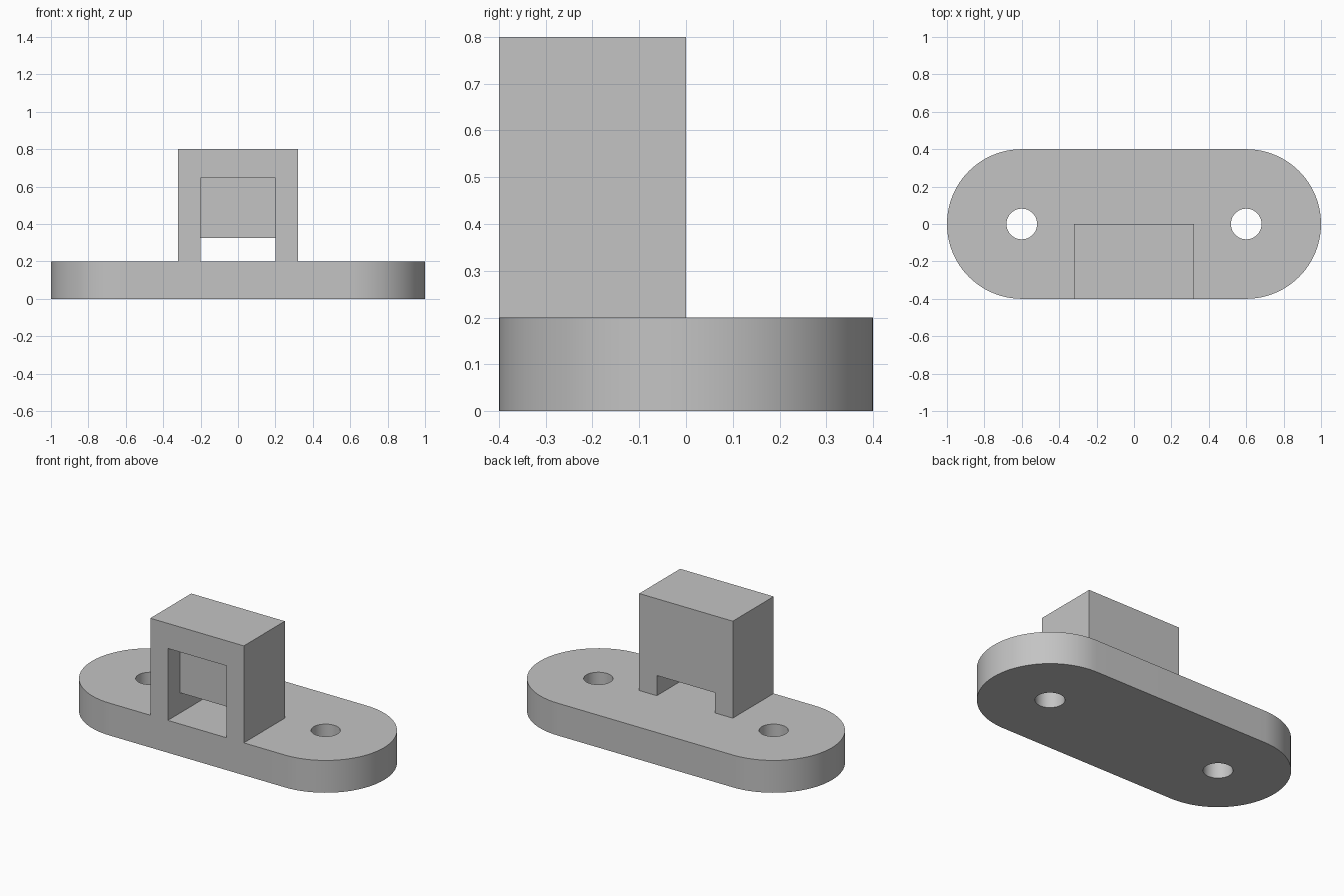
import bpy
import bmesh
import math

if "Cube" in bpy.data.objects:
    bpy.data.objects.remove(bpy.data.objects["Cube"], do_unlink=True)

# Single grey material
grey = bpy.data.materials.new("light_grey")
grey.use_nodes = True
grey.diffuse_color = (0.55, 0.55, 0.55, 1)
grey.node_tree.nodes["Principled BSDF"].inputs["Base Color"].default_value = grey.diffuse_color


def prism(name, outline, z0, z1):
    """Extrude a flat outline, given counter-clockwise, from z0 to z1."""
    bm = bmesh.new()
    base = bm.faces.new([bm.verts.new((x, y, z0)) for x, y in outline])
    ext = bmesh.ops.extrude_face_region(bm, geom=[base], use_keep_orig=True)
    top = [v for v in ext["geom"] if isinstance(v, bmesh.types.BMVert)]
    bmesh.ops.translate(bm, verts=top, vec=(0, 0, z1 - z0))
    bmesh.ops.recalc_face_normals(bm, faces=bm.faces)
    mesh = bpy.data.meshes.new(name)
    bm.to_mesh(mesh)
    bm.free()
    mesh.materials.append(grey)
    obj = bpy.data.objects.new(name, mesh)
    bpy.context.collection.objects.link(obj)
    return obj


def box(name, half_width, y0, y1, z0, z1):
    w = half_width
    return prism(name, [(-w, y0), (w, y0), (w, y1), (-w, y1)], z0, z1)


def arc(cx, radius, start, sweep, steps):
    return [(cx + radius * math.cos(start + sweep * i / steps),
             radius * math.sin(start + sweep * i / steps)) for i in range(steps + 1)]


def activate(obj):
    bpy.ops.object.select_all(action="DESELECT")
    obj.select_set(True)
    bpy.context.view_layer.objects.active = obj


def cut(target, cutter):
    """Subtract the cutter from the target, then discard the cutter."""
    cutter.hide_render = True
    mod = target.modifiers.new("cut", "BOOLEAN")
    mod.operation = "DIFFERENCE"
    mod.solver = "EXACT"
    mod.object = cutter
    activate(target)
    bpy.ops.object.modifier_apply(modifier=mod.name)
    bpy.data.objects.remove(cutter, do_unlink=True)


thickness = 0.2
hole_x = 0.6

# Rounded base plate with two bolt holes
outline = (arc(hole_x, 0.4, -math.pi / 2, math.pi, 48)
           + arc(-hole_x, 0.4, math.pi / 2, math.pi, 48))
plate = prism("base_plate", outline, 0, thickness)
for x in (-hole_x, hole_x):
    circle = arc(x, 0.082, 0, math.tau, 48)[:-1]
    cut(plate, prism("hole_cutter", circle, -0.1, thickness + 0.1))
activate(plate)
bpy.ops.object.shade_smooth_by_angle(angle=math.radians(30))

# Block housing with a front pocket and a low channel running through to the back
housing = box("housing", 0.32, -0.4, 0, thickness, 0.8)
cut(housing, box("pocket_cutter", 0.2, -0.5, -0.28, 0.1, 0.645))
cut(housing, box("channel_cutter", 0.2, -0.5, 0.1, 0.1, 0.325))
